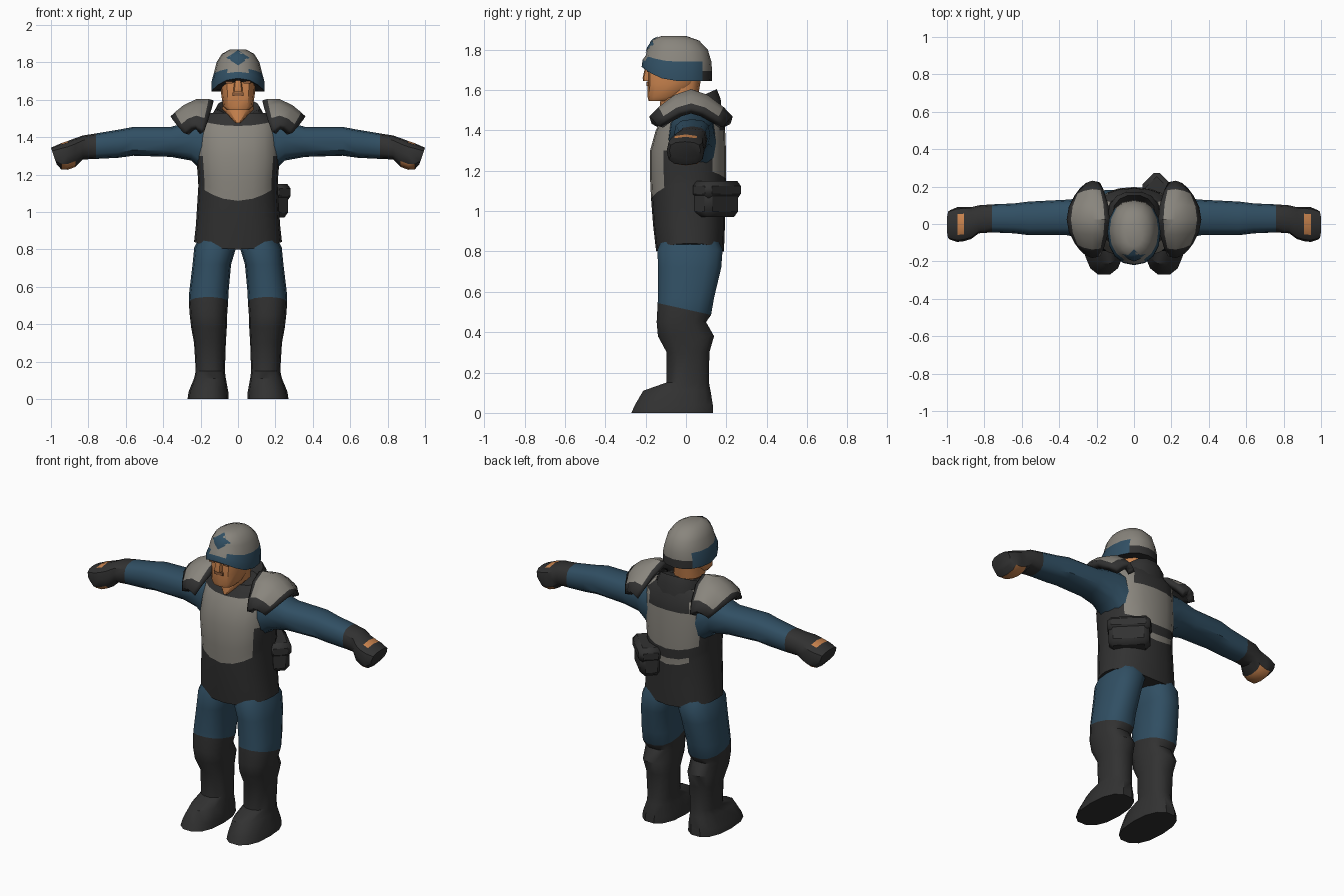
import bpy, bmesh, math
from mathutils import Vector, Matrix
from mathutils.bvhtree import BVHTree

cube = bpy.data.objects.get("Cube")
if cube:
    bpy.data.objects.remove(cube, do_unlink=True)


def make_mat(name, rgb):
    m = bpy.data.materials.new(name)
    m.use_nodes = True
    m.diffuse_color = (*rgb, 1)
    m.node_tree.nodes["Principled BSDF"].inputs["Base Color"].default_value = (*rgb, 1)
    return m


MATS = [make_mat("armour_grey", (0.25, 0.235, 0.205)),
        make_mat("cloth_blue", (0.03, 0.078, 0.125)),
        make_mat("skin", (0.58, 0.225, 0.075)),
        make_mat("brown", (0.27, 0.11, 0.045)),
        make_mat("dark_gear", (0.031, 0.031, 0.031))]
GREY, BLUE, SKIN, BROWN, DARK = range(5)


def finish(name, bm, rule, mirror=False, angle=38):
    """Turn a bmesh into a painted, shaded object. rule(centre, normal) -> colour."""
    bmesh.ops.recalc_face_normals(bm, faces=bm.faces[:])
    bm.normal_update()
    for f in bm.faces:
        f.material_index = rule(f.calc_center_median(), f.normal) if callable(rule) else rule
    me = bpy.data.meshes.new(name)
    bm.to_mesh(me)
    bm.free()
    ob = bpy.data.objects.new(name, me)
    bpy.context.collection.objects.link(ob)
    for m in MATS:
        me.materials.append(m)
    bpy.ops.object.select_all(action='DESELECT')
    ob.select_set(True)
    bpy.context.view_layer.objects.active = ob
    bpy.ops.object.shade_smooth_by_angle(angle=math.radians(angle))
    if mirror:
        ob.modifiers.new("Mirror", 'MIRROR').use_mirror_merge = False
    return ob


def loft(name, rings, rule, n=14, power=2.4, axis='z', lift=None, mirror=False):
    """Skin rounded-square rings (position, centre a, centre b, radius a, radius b, lift)."""
    bm = bmesh.new()
    loops = []
    for pos, ca, cb, ra, rb, *k in rings:
        loop = []
        for i in range(n):
            t = 2 * math.pi * i / n
            c, s = math.cos(t), math.sin(t)
            a = math.copysign(abs(c) ** (2 / power), c)
            b = math.copysign(abs(s) ** (2 / power), s)
            p = pos + (k[0] * lift(a, b) if k else 0)
            co = (ca + ra * a, cb + rb * b, p) if axis == 'z' else (p, ca + ra * a, cb + rb * b)
            loop.append(bm.verts.new(co))
        loops.append(loop)
    for lo, hi in zip(loops, loops[1:]):
        for i in range(n):
            j = (i + 1) % n
            bm.faces.new((lo[i], lo[j], hi[j], hi[i]))
    bm.faces.new(loops[0])
    bm.faces.new(loops[-1])
    return finish(name, bm, rule, mirror)


# Torso: chest plate in front, banded back, dark trousers top and collar area
def torso_paint(c, n):
    if c.z < 1.07 or n.z < -0.9:
        return DARK
    if c.y < 0 and abs(c.x) < 0.19:
        return DARK if c.z > 1.47 else GREY
    if abs(c.x) > 0.17:
        return DARK if c.z < 1.27 else GREY
    if 1.11 < c.z < 1.19:
        return DARK
    return DARK if c.z > 1.43 and abs(c.x) < 0.15 else GREY


loft("torso", [(0.80, 0, 0.02, 0.235, 0.168, 0.04),
               (0.93, 0, 0.015, 0.225, 0.178),
               (1.06, 0, 0.01, 0.212, 0.183, 0.08),
               (1.10, 0, 0.01, 0.213, 0.185, 0.06),
               (1.16, 0, 0.01, 0.216, 0.188, 0.05),
               (1.30, 0, 0.01, 0.225, 0.188),
               (1.40, 0, 0.022, 0.22, 0.172),
               (1.46, 0, 0.035, 0.21, 0.155, 0.03),
               (1.53, 0, 0.04, 0.15, 0.12)],
     torso_paint, n=20, lift=lambda a, b: a * a)

# Collar rising behind the neck
loft("collar", [(1.43, 0, 0.035, 0.15, 0.145), (1.52, 0, 0.035, 0.14, 0.14, 0.035),
                (1.555, 0, 0.04, 0.115, 0.115, 0.05), (1.53, 0, 0.04, 0.08, 0.08)],
     DARK, lift=lambda a, b: b)

# Legs with trousers and boots
loft("leg", [(0.0, 0.16, -0.068, 0.11, 0.207),
             (0.04, 0.158, -0.06, 0.106, 0.197),
             (0.11, 0.15, -0.045, 0.085, 0.17),
             (0.15, 0.148, 0.008, 0.078, 0.108),
             (0.30, 0.15, 0.01, 0.085, 0.108),
             (0.38, 0.155, 0.0, 0.095, 0.142),
             (0.45, 0.158, -0.023, 0.1, 0.125),
             (0.515, 0.158, -0.008, 0.105, 0.135, 0.03),
             (0.57, 0.156, 0.0, 0.105, 0.142),
             (0.72, 0.14, 0.018, 0.103, 0.16),
             (0.81, 0.122, 0.02, 0.112, 0.165),
             (0.88, 0.11, 0.02, 0.09, 0.13)],
     lambda c, n: BLUE if c.z > 0.52 else DARK,
     lift=lambda a, b: -b, mirror=True)


# Arms with sleeves and half-finger gloves
def arm_paint(c, n):
    if c.x < 0.76:
        return BLUE
    if 0.87 < c.x < 0.95 and n.z < -0.5:
        return SKIN
    if 0.91 < c.x < 0.945 and n.z > 0.85:
        return SKIN
    return DARK


loft("arm", [(0.16, 0.03, 1.34, 0.12, 0.155),
             (0.25, 0.03, 1.38, 0.11, 0.105),
             (0.36, 0.035, 1.375, 0.095, 0.08),
             (0.56, 0.03, 1.378, 0.09, 0.077),
             (0.64, 0.03, 1.365, 0.08, 0.075),
             (0.76, 0.03, 1.352, 0.075, 0.068),
             (0.83, 0.025, 1.345, 0.075, 0.064),
             (0.87, 0.005, 1.318, 0.085, 0.077),
             (0.91, 0.0, 1.303, 0.092, 0.077),
             (0.945, -0.003, 1.298, 0.093, 0.07),
             (0.985, -0.005, 1.30, 0.078, 0.044, 0.015)],
     arm_paint, n=12, power=2.7, axis='x', lift=lambda a, b: b, mirror=True)

# Shoulder pads: an arched shell with a dark rim
bm = bmesh.new()
across = (0, 0.12, 0.4, 0.7, 0.9, 1)
along = (-1, -0.78, -0.4, 0, 0.4, 0.78, 1)
grid = []
for s in across:
    row = []
    for t in along:
        inner, outer = 0.13 + 0.05 * t * t, 0.36 - 0.07 * t * t
        top = 1.597 + 0.03 * math.sin(math.pi * s) - 0.085 * s ** 1.5
        drop = 0.165 - 0.075 * s
        width = 0.195 + 0.025 * math.sin(math.pi * s) - 0.03 * s
        row.append(bm.verts.new((inner + (outer - inner) * s, 0.025 + width * t,
                                 top - drop * abs(t) ** 1.7)))
    grid.append(row)
rim = set()
for i in range(len(across) - 1):
    for j in range(len(along) - 1):
        f = bm.faces.new((grid[i][j], grid[i + 1][j], grid[i + 1][j + 1], grid[i][j + 1]))
        if i in (0, len(across) - 2) or j in (0, len(along) - 2):
            rim.add(f.calc_center_median().freeze())
pad = finish("shoulder_pad", bm,
             lambda c, n: DARK if any((c - r).length < 1e-4 for r in rim) else GREY)
if sum(p.normal.z for p in pad.data.polygons) < 0:
    pad.data.flip_normals()
shell = pad.modifiers.new("Thickness", 'SOLIDIFY')
shell.thickness = 0.04
shell.material_offset = shell.material_offset_rim = DARK
pad.modifiers.new("Mirror", 'MIRROR').use_mirror_merge = False

# Neck and head
loft("neck", [(1.475, 0, -0.122, 0.012, 0.012), (1.55, 0, -0.035, 0.085, 0.092),
              (1.66, 0, -0.01, 0.075, 0.085)], SKIN, n=12)
loft("head", [(1.545, 0, -0.13, 0.06, 0.055), (1.565, 0, -0.105, 0.08, 0.085),
              (1.63, 0, -0.07, 0.09, 0.12), (1.70, 0, -0.06, 0.094, 0.13),
              (1.78, 0, -0.05, 0.085, 0.12)], SKIN, n=12, power=3)
loft("nose", [(1.645, 0, -0.19, 0.024, 0.022), (1.66, 0, -0.19, 0.024, 0.025),
              (1.73, 0, -0.18, 0.014, 0.018)], SKIN, n=8)


def box(name, centre, size, rule, bevel=0.0, turn=0.0, mirror=False):
    bm = bmesh.new()
    bmesh.ops.create_cube(bm, size=1, matrix=Matrix.Translation(centre)
                          @ Matrix.Rotation(turn, 4, 'Z') @ Matrix.Diagonal((*size, 1)))
    if bevel:
        bmesh.ops.bevel(bm, geom=bm.edges[:], offset=bevel, segments=1, affect='EDGES')
    return finish(name, bm, rule, mirror)


box("mouth", (0, -0.19, 1.63), (0.06, 0.009, 0.018), BROWN)
box("eye", (0.048, -0.188, 1.695), (0.036, 0.009, 0.014), BROWN, mirror=True)


# Helmet: grey dome with a blue band and a dark lower edge at the back
def helmet_paint(c, n):
    if n.z < -0.5:
        return DARK
    if c.z < 1.69 and c.y > 0.07:
        return DARK
    return BLUE if c.z < 1.752 and not (c.y > 0.06 and c.z > 1.715) else GREY


helmet = loft("helmet", [(1.645, 0, -0.045, 0.142, 0.175, 0.07),
                         (1.695, 0, -0.043, 0.142, 0.172, 0.055),
                         (1.74, 0, -0.037, 0.13, 0.163, 0.03),
                         (1.80, 0, -0.04, 0.115, 0.148, 0.015),
                         (1.845, 0, -0.05, 0.087, 0.115, 0.005),
                         (1.868, 0, -0.06, 0.045, 0.06)],
              helmet_paint, n=16, power=2.2, lift=lambda a, b: min(b, 0) ** 2)

# Painted four-pointed patch laid on the front of the dome
tree = BVHTree.FromPolygons([v.co for v in helmet.data.vertices],
                            [p.vertices[:] for p in helmet.data.polygons])


def on_dome(x, z):
    hit, normal, _, _ = tree.ray_cast(Vector((x, -1, z)), Vector((0, 1, 0)))
    return hit + normal * 0.004


bm = bmesh.new()
layers = []
for r in (0.35, 0.7, 1):
    layers.append([bm.verts.new(on_dome(
        r * (0.06 if i % 2 == 0 else 0.042) * math.cos(i * math.pi / 4),
        1.823 + r * (0.04 if i % 2 == 0 else 0.028) * math.sin(i * math.pi / 4)))
        for i in range(8)])
bm.faces.new(layers[0])
for a, b in zip(layers, layers[1:]):
    for i in range(8):
        bm.faces.new((a[i], b[i], b[i - 7], a[i - 7]))
finish("helmet_patch", bm, BLUE)

# Hip pouch with a lid, turned to the back corner
turn = math.radians(-45)
box("pouch", (0.16, 0.15, 1.05), (0.235, 0.125, 0.16), DARK, 0.028, turn)
box("pouch_lid", (0.163, 0.153, 1.105), (0.25, 0.135, 0.09), DARK, 0.025, turn)
